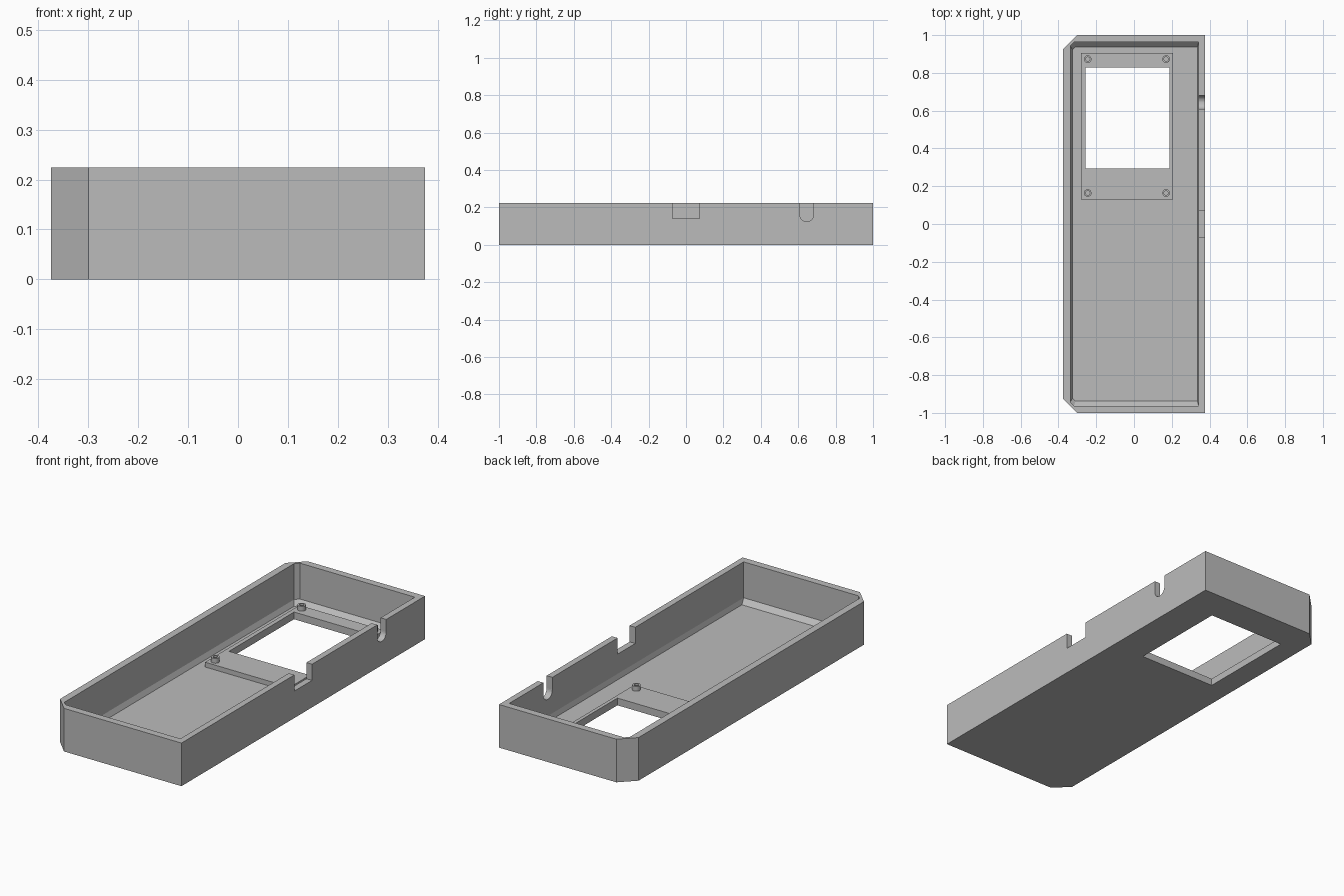
import bpy, bmesh, math

cube = bpy.data.objects.get("Cube")
if cube:
    bpy.data.objects.remove(cube, do_unlink=True)

gray = bpy.data.materials.new("plain gray")
gray.use_nodes = True
COLOR = (0.5, 0.5, 0.5, 1)
gray.diffuse_color = COLOR
gray.node_tree.nodes["Principled BSDF"].inputs["Base Color"].default_value = COLOR


def loft(name, rings):
    """Closed solid through matching rings of points, capped at both ends."""
    bm = bmesh.new()
    loops = [[bm.verts.new(p) for p in ring] for ring in rings]
    n = len(loops[0])
    for low, high in zip(loops, loops[1:]):
        for i in range(n):
            j = (i + 1) % n
            bm.faces.new((low[i], low[j], high[j], high[i]))
    bm.faces.new(loops[0][::-1])
    bm.faces.new(loops[-1])
    bmesh.ops.recalc_face_normals(bm, faces=bm.faces)
    mesh = bpy.data.meshes.new(name)
    bm.to_mesh(mesh)
    bm.free()
    mesh.materials.append(gray)
    obj = bpy.data.objects.new(name, mesh)
    bpy.context.collection.objects.link(obj)
    return obj


def outline(left, right, y, cut, z):
    """Rectangle whose two corners on the -x side are cut off."""
    return [(left + cut, -y, z), (right, -y, z), (right, y, z),
            (left + cut, y, z), (left, y - cut, z), (left, cut - y, z)]


def box(name, x0, x1, y0, y1, z0, z1):
    return loft(name, [[(x0, y0, z), (x1, y0, z), (x1, y1, z), (x0, y1, z)]
                       for z in (z0, z1)])


def cut(target, cutter, keep=False):
    """Subtract a cutter, apply the result and drop the cutter."""
    mod = target.modifiers.new("cut", 'BOOLEAN')
    mod.operation = 'DIFFERENCE'
    mod.solver = 'EXACT'
    mod.object = cutter
    bpy.context.view_layer.objects.active = target
    bpy.ops.object.modifier_apply(modifier=mod.name)
    if not keep:
        bpy.data.objects.remove(cutter, do_unlink=True)


HEIGHT, FLOOR, PLATE, POST = 0.224, 0.0125, 0.0375, 0.0625

# Tray shell with a cavity that narrows towards the floor
tray = loft("tray", [outline(-0.375, 0.375, 1, 0.075, z) for z in (0, HEIGHT)])
cut(tray, loft("cavity", [
    outline(-0.325, 0.335, 0.9375, 0.015, FLOOR),
    outline(-0.3375, 0.3425, 0.9625, 0.02, PLATE),
    outline(-0.3375, 0.3425, 0.9625, 0.02, HEIGHT + 0.1)]))

# Square notch and round-bottomed slot in the +x wall
cut(tray, box("square_notch", 0.3, 0.45, -0.0725, 0.0725, 0.14, 0.4))
slot_y, slot_z, slot_r = 0.645, 0.16, 0.0365
slot = [(slot_y + slot_r * math.cos(a), slot_z + slot_r * math.sin(a))
        for a in (math.pi * (1 + i / 16) for i in range(17))]
slot += [(slot_y + slot_r, 0.4), (slot_y - slot_r, 0.4)]
cut(tray, loft("round_slot", [[(x, y, z) for y, z in slot] for x in (0.3, 0.45)]))

# Raised mounting plate and the window through plate and floor
plate = box("mounting_plate", -0.28, 0.207, 0.13, 0.905, FLOOR, PLATE)
window = box("window", -0.2575, 0.1885, 0.294, 0.828, -0.1, 0.1)
cut(tray, window, keep=True)
cut(plate, window)

# Hollow standoffs at the plate corners
for side, x in (("right", -0.245), ("left", 0.17)):
    for end, y in (("front", 0.164), ("back", 0.873)):
        def ring(r, z):
            return [(x + r * math.cos(math.tau * i / 24),
                     y + r * math.sin(math.tau * i / 24), z) for i in range(24)]
        post = loft(f"{end}_{side}_standoff", [ring(0.02, z) for z in (PLATE, POST)])
        cut(post, loft("bore", [ring(0.011, z) for z in (PLATE + 0.001, POST + 0.1)]))
        bpy.ops.object.select_all(action='DESELECT')
        post.select_set(True)
        bpy.context.view_layer.objects.active = post
        bpy.ops.object.shade_smooth_by_angle(angle=math.radians(30))
